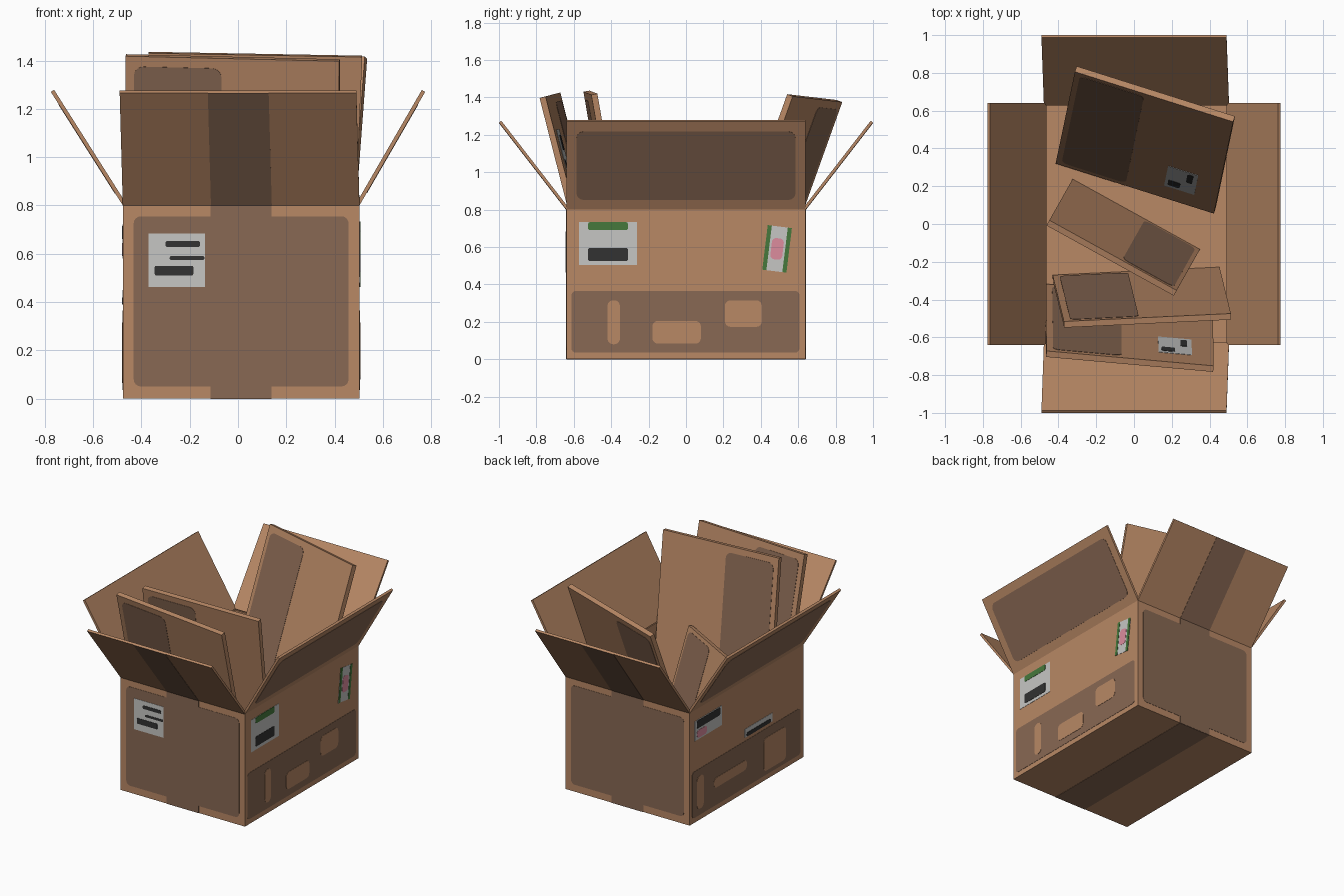
import bpy, bmesh, math
from mathutils import Vector, Matrix

if "Cube" in bpy.data.objects:
    bpy.data.objects.remove(bpy.data.objects["Cube"])


def material(name, r, g, b):
    m = bpy.data.materials.new(name)
    lin = [((c / 255 + 0.055) / 1.055) ** 2.4 for c in (r, g, b)]
    m.diffuse_color = (*lin, 1)
    m.use_nodes = True
    m.node_tree.nodes["Principled BSDF"].inputs["Base Color"].default_value = m.diffuse_color
    return m


CARD = material("cardboard", 184, 136, 101)
PRINT = material("printed_brown", 136, 104, 83)
WHITE = material("label_white", 198, 198, 196)
BLACK = material("ink_black", 50, 50, 50)
GREEN = material("label_green", 70, 120, 60)
PINK = material("label_pink", 220, 140, 158)


def finish(name, bm, mat):
    mesh = bpy.data.meshes.new(name)
    bm.to_mesh(mesh)
    bm.free()
    mesh.materials.append(mat)
    ob = bpy.data.objects.new(name, mesh)
    bpy.context.collection.objects.link(ob)
    return ob


def frame(origin, x, y):
    """Surface frame: x to the right, y up the face, z outward."""
    x, y = Vector(x).normalized(), Vector(y).normalized()
    n = x.cross(y).normalized()
    m = Matrix((x, y, n)).transposed().to_4x4()
    m.translation = Vector(origin)
    return m


def plate(name, mat, fr, x0, x1, y0, y1, r=0.0, layer=1, turn=0.0):
    """Very thin rounded plate lying on a surface frame."""
    cx, cy, hx, hy = (x0 + x1) / 2, (y0 + y1) / 2, (x1 - x0) / 2, (y1 - y0) / 2
    pts = []
    for i, (sx, sy) in enumerate(((1, 1), (-1, 1), (-1, -1), (1, -1))):
        for k in range(5 if r else 1):
            a = math.pi / 2 * (i + k / 4)
            pts.append(Vector((sx * (hx - r) + r * math.cos(a),
                               sy * (hy - r) + r * math.sin(a), 0)))
    place = fr @ Matrix.Translation((cx, cy, 0)) @ Matrix.Rotation(turn, 4, 'Z')
    bm = bmesh.new()
    low = [bm.verts.new(place @ p) for p in pts]
    top = [bm.verts.new(place @ (p + Vector((0, 0, 0.0018 * layer)))) for p in pts]
    bm.faces.new(top)
    for i in range(len(pts)):
        j = (i + 1) % len(pts)
        bm.faces.new((low[i], low[j], top[j], top[i]))
    return finish(name, bm, mat)


def slab(name, bl, br, tl, t):
    """Cardboard sheet; given corners are its outer face. Returns frames of both faces and size."""
    bl, br, tl = Vector(bl), Vector(br), Vector(tl)
    tr = br + tl - bl
    front = frame(bl, br - bl, tl - bl)
    back_shift = front.to_3x3().col[2] * -t
    bm = bmesh.new()
    f = [bm.verts.new(p) for p in (bl, br, tr, tl)]
    b = [bm.verts.new(p + back_shift) for p in (bl, br, tr, tl)]
    bm.faces.new(f)
    bm.faces.new(b[::-1])
    for i in range(4):
        j = (i + 1) % 4
        bm.faces.new((f[j], f[i], b[i], b[j]))
    finish(name, bm, CARD)
    back = frame(br + back_shift, bl - br, tl - bl)
    return front, back, (br - bl).length, (tl - bl).length


# Open box body with wall thickness
XL, XR, Y, H = -0.477, 0.503, 0.64, 0.80
bm = bmesh.new()
bmesh.ops.create_cube(bm, size=1)
for v in bm.verts:
    v.co = ((XL + XR) / 2 + v.co.x * (XR - XL), v.co.y * 2 * Y, H / 2 + v.co.z * H)
top = max(bm.faces, key=lambda f: f.calc_center_median().z)
bmesh.ops.inset_region(bm, faces=[top], thickness=0.015)
inner = bmesh.ops.extrude_discrete_faces(bm, faces=[top])["faces"][0]
for v in inner.verts:
    v.co.z = 0.012
bmesh.ops.recalc_face_normals(bm, faces=bm.faces)
finish("box_body", bm, CARD)

up = (0, 0, 1)
FRONT = frame((0, -Y, 0), (1, 0, 0), up)
BACK = frame((0, Y, 0), (-1, 0, 0), up)
RIGHT = frame((XR, 0, 0), (0, 1, 0), up)
LEFT = frame((XL, 0, 0), (0, -1, 0), up)
BOTTOM = frame((0, 0, 0), (1, 0, 0), (0, -1, 0))

# Opened flaps: tape on front and back, printed panel on the sides
for name, bl, br, tl, tape in (
        ("front_flap", (XL, -Y, H), (XR, -Y, H), (-0.49, -1.0, 1.265), True),
        ("back_flap", (XR, Y, H), (XL, Y, H), (0.49, 1.0, 1.265), True),
        ("right_flap", (XR, -Y, H), (XR, Y, H), (0.775, -Y, 1.27), False),
        ("left_flap", (XL, Y, H), (XL, -Y, H), (-0.775, Y, 1.27), False)):
    fr, _, w, l = slab(name, bl, br, tl, 0.016)
    if tape:
        plate(name + "_tape", PRINT, fr, w / 2 - 0.125, w / 2 + 0.127, 0, l)
    else:
        plate(name + "_print", PRINT, fr, 0.055, w - 0.055, 0.06, l - 0.06, 0.04)

# Printed panel and tape on front, back and bottom
for name, fr, c in (("front", FRONT, 0.013), ("back", BACK, -0.013)):
    plate(name + "_panel", PRINT, fr, c - 0.445, c + 0.445, 0.05, 0.755, 0.03)
    plate(name + "_tape_lower", PRINT, fr, c - 0.126, c + 0.126, 0, 0.06)
    plate(name + "_tape_upper", PRINT, fr, c - 0.126, c + 0.126, 0.74, H)
plate("bottom_tape", PRINT, BOTTOM, -0.113, 0.139, -Y, Y)

# Front shipping label
plate("front_label", WHITE, FRONT, -0.37, -0.137, 0.463, 0.683, 0, 2)
for i, (a, b, c, d) in enumerate(((-0.30, -0.157, 0.628, 0.652),
                                  (-0.283, -0.139, 0.574, 0.59),
                                  (-0.345, -0.185, 0.51, 0.55))):
    plate(f"front_label_bar_{i}", BLACK, FRONT, a, b, c, d, 0.007, 3)

# Printed side bands with unprinted windows (coordinates along each side)
for name, fr, holes in (
        ("right", RIGHT, ((-0.42, -0.353, 0.08, 0.315), (-0.18, 0.08, 0.083, 0.205),
                          (0.208, 0.406, 0.173, 0.315))),
        ("left", LEFT, ((-0.56, -0.485, 0.08, 0.315), (-0.37, 0.0, 0.16, 0.23),
                        (0.19, 0.44, 0.065, 0.30)))):
    plate(name + "_band", PRINT, fr, -0.613, 0.607, 0.035, 0.365, 0.025)
    for i, h in enumerate(holes):
        plate(f"{name}_band_window_{i}", CARD, fr, *h, 0.03, 2)

# Right side labels
plate("right_label", WHITE, RIGHT, -0.572, -0.262, 0.503, 0.733)
plate("right_label_green", GREEN, RIGHT, -0.524, -0.31, 0.69, 0.733, 0.012, 2)
plate("right_label_black", BLACK, RIGHT, -0.524, -0.31, 0.525, 0.595, 0.012, 2)
tilted = RIGHT @ Matrix.Translation((0.487, 0.59, 0)) @ Matrix.Rotation(math.radians(-7), 4, 'Z')
plate("tilted_label", WHITE, tilted, -0.065, 0.065, -0.12, 0.12)
for s in (-1, 1):
    plate("tilted_label_stripe", GREEN, tilted, s * 0.054 - 0.011, s * 0.054 + 0.011,
          -0.12, 0.12, 0, 2)
plate("tilted_label_spot", PINK, tilted, -0.032, 0.032, -0.057, 0.057, 0.022, 2)

# Left side labels
plate("left_label", WHITE, LEFT, -0.585, -0.28, 0.58, 0.72)
plate("left_label_black", BLACK, LEFT, -0.56, -0.30, 0.66, 0.715, 0.01, 2)
plate("left_label_spot", PINK, LEFT, -0.56, -0.45, 0.59, 0.645, 0.02, 2)
plate("left_strip_label", WHITE, LEFT, -0.02, 0.29, 0.39, 0.45)
plate("left_strip_black", BLACK, LEFT, -0.0, 0.27, 0.39, 0.418, 0.01, 2)

# Loose flattened cartons standing inside: corners, printed range, label range
cartons = (
    ("back_carton", (-0.415, 0.32, 0.03), (0.423, 0.055, 0.061), (-0.313, 0.806, 1.386),
     (0.035, 0.44), (0.67, 0.86, 0.13, 0.34)),
    ("middle_carton", (0.349, -0.134, 0.02), (-0.325, 0.238, 0.02), (0.226, -0.352, 0.86),
     (0.03, 0.43), None),
    ("inner_front_carton", (0.453, -0.228, 0.014), (-0.431, -0.27, 0.03), (0.513, -0.474, 1.42),
     (0.55, 0.96), None),
    ("outer_front_carton", (0.416, -0.396, 0.014), (-0.469, -0.317, 0.035), (0.422, -0.751, 1.405),
     (0.55, 0.96), (0.13, 0.33, 0.64, 0.87)))
for name, bl, br, tl, (p0, p1), label in cartons:
    fr, bk, w, l = slab(name, bl, br, tl, 0.033)
    plate(name + "_print", PRINT, fr, p0 * w, p1 * w, 0.03 * l, 0.97 * l, 0.04)
    plate(name + "_back_print", PRINT, bk, (1 - p1) * w, (1 - p0) * w, 0.03 * l, 0.97 * l, 0.04)
    if label:
        u0, u1, v0, v1 = label[0] * w, label[1] * w, label[2] * l, label[3] * l
        du, dv = u1 - u0, v1 - v0
        plate(name + "_label", WHITE, fr, u0, u1, v0, v1)
        flip = name.startswith("outer")
        for i, (a, b, c, d) in enumerate(((0.66, 0.86, 0.5, 0.9), (0.1, 0.5, 0.1, 0.35))):
            if flip:
                a, b, c, d = 1 - b, 1 - a, 1 - d, 1 - c
            plate(f"{name}_label_mark_{i}", BLACK, fr, u0 + a * du, u0 + b * du,
                  v0 + c * dv, v0 + d * dv, 0.012, 2)
